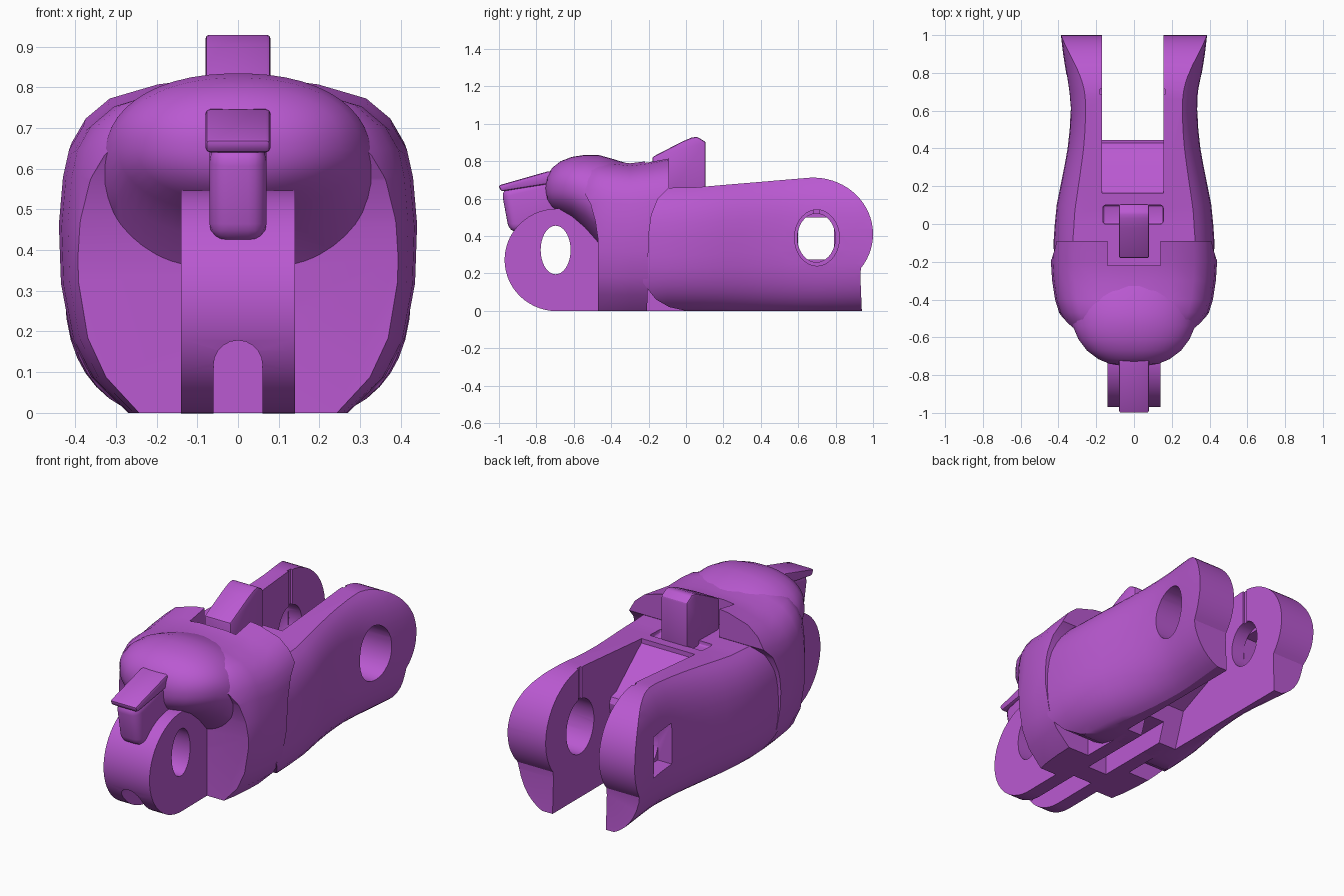
import bpy, bmesh, math

if "Cube" in bpy.data.objects:
    bpy.data.objects.remove(bpy.data.objects["Cube"])

purple = bpy.data.materials.new("purple")
purple.diffuse_color = (0.49, 0.10, 0.64, 1)
purple.use_nodes = True
purple.node_tree.nodes["Principled BSDF"].inputs["Base Color"].default_value = purple.diffuse_color


def loft(name, rings):
    """Closed skin through rings of 3D points with equal counts."""
    bm = bmesh.new()
    vs = [[bm.verts.new(p) for p in r] for r in rings]
    n = len(vs[0])
    for a, b in zip(vs, vs[1:]):
        for i in range(n):
            j = (i + 1) % n
            bm.faces.new((a[i], a[j], b[j], b[i]))
    bm.faces.new(vs[0])
    bm.faces.new(vs[-1])
    bmesh.ops.recalc_face_normals(bm, faces=bm.faces)
    me = bpy.data.meshes.new(name)
    bm.to_mesh(me)
    bm.free()
    me.materials.append(purple)
    ob = bpy.data.objects.new(name, me)
    bpy.context.collection.objects.link(ob)
    return ob


def prism(name, yz, x0, x1):
    """Side profile extruded across x."""
    return loft(name, [[(x, y, z) for y, z in yz] for x in (x0, x1)])


def box(name, x0, x1, y0, y1, z0, z1):
    return prism(name, [(y0, z0), (y1, z0), (y1, z1), (y0, z1)], x0, x1)


def arc(cy, cz, ry, rz, a0, a1, n):
    return [(cy + ry * math.cos(math.radians(a0 + (a1 - a0) * i / n)),
             cz + rz * math.sin(math.radians(a0 + (a1 - a0) * i / n))) for i in range(n + 1)]


def superellipse(w, z0, z1, p, n=48):
    pts = []
    for i in range(n):
        a = 2 * math.pi * (i + 0.5) / n
        c, s = math.cos(a), math.sin(a)
        pts.append((w * math.copysign(abs(c) ** (2 / p), c),
                    (z0 + z1) / 2 + (z1 - z0) / 2 * math.copysign(abs(s) ** (2 / p), s)))
    return pts


def apply_mod(ob, mod):
    bpy.context.view_layer.objects.active = ob
    bpy.ops.object.modifier_apply(modifier=mod.name)


def carve(targets, cutter, op='DIFFERENCE'):
    for ob in targets:
        m = ob.modifiers.new("carve", 'BOOLEAN')
        m.operation, m.object, m.solver = op, cutter, 'EXACT'
        apply_mod(ob, m)
    bpy.data.objects.remove(cutter)


def bevel(ob, width, segments=3):
    m = ob.modifiers.new("bevel", 'BEVEL')
    m.width, m.segments = width, segments
    m.limit_method, m.angle_limit = 'ANGLE', math.radians(30)
    apply_mod(ob, m)


# Rear body: rounded barrel trimmed by its side profile
widths = [(-.25, .42, .735), (-.1, .427, .735), (0, .42, .735), (.1, .41, .74), (.2, .39, .75),
          (.3, .37, .76), (.4, .352, .77), (.5, .341, .78), (.6, .336, .79), (.7, .345, .795),
          (.8, .36, .795), (.9, .376, .795), (1.02, .39, .795)]
body = loft("rear_clevis", [[(x, y, z) for x, z in superellipse(w, -.035, top, 2.8)]
                            for y, w, top in widths])
side = [(-.23, .15), (-.2, .11), (-.16, .06), (-.09, .02), (0, 0), (.94, 0), (.932, .19)]
side += arc(.68, .41, .32, .302, -37, 93, 24) + [(.05, .66), (-.23, .655)]
carve([body], prism("trim", side, -.6, .6), 'INTERSECT')

# Slot between the arms, leaving a sloping ramp that joins them
carve([body], prism("slot", [(1.1, -.1), (1.1, .9), (.16, .9), (.165, .645), (.2, .62),
                             (.39, .46), (.43, .45), (.445, .42), (.44, .36), (.4, .29),
                             (.2, .2), (.1, -.1)], -.17, .155))
# Shallow recess around the lever
recess = box("recess", -.165, .155, 0, .1, .635, .8)
bevel(recess, .015)
carve([body], recess)
# Axle holes: round on the right arm, square pocket outside a round hole on the left
carve([body], prism("round_hole", arc(.7, .39, .12, .15, 0, 350, 35), 0, .6))
carve([body], prism("inner_hole", arc(.697, .39, .102, .13, 0, 350, 35), -.25, 0))
carve([body], box("square_hole", -.6, -.249, .6, .79, .275, .5))
# Assembly grooves on the inner faces of both arms
for x in (-.17, .155):
    carve([body], box("groove", x - .01, x + .01, .685, .715, .45, .8))

# Collar around the middle
half = [(.27, 0), (.36, .09), (.41, .19), (.435, .33), (.44, .48), (.43, .6), (.415, .67),
        (.38, .73), (.32, .78), (.2, .815), (.08, .83)]
outline = half + [(-x, z) for x, z in reversed(half)]
spans = [(-.57, .75, .93), (-.52, .83, .96), (-.47, .9, .97), (-.4, .95, .965),
         (-.3, .985, .95), (-.2, 1, .965), (-.09, .985, .99)]
collar = loft("collar", [[(x * sx, y, z * sz) for x, z in outline] for y, sx, sz in spans])
carve([collar], prism("front_trim", [(-.47, -.1), (-.47, .38), (-.485, .48), (-.51, .57),
                                     (-.56, .66), (-.7, .67), (-.7, -.1)], -.6, .6))
carve([collar], prism("back_trim", [(-.21, -.1), (-.2, .4), (-.185, .51), (-.15, .6),
                                    (-.09, .66), (.1, .66), (.1, -.1)], -.6, .6))
carve([collar], box("notch", -.14, .14, -.22, 0, .63, 1))

# Rounded dome at the front top
dome_spans = [(-.75, .07, .62, .69), (-.74, .13, .585, .725), (-.715, .19, .55, .765),
              (-.67, .25, .52, .80), (-.61, .295, .49, .823), (-.54, .325, .43, .834),
              (-.47, .342, .35, .834), (-.4, .345, .35, .815), (-.32, .31, .38, .79),
              (-.26, .25, .4, .76)]
dome = loft("dome", [[(x, y, z) for x, z in superellipse(w, a, b, 2.2)]
                     for y, w, a, b in dome_spans])

# Front hinge tab with its axle hole
tab = prism("front_hinge_tab", arc(-.69, .272, .28, .274, 270, 90, 28) + [(-.4, .545), (-.4, 0)],
            -.14, .14)
carve([tab], prism("axle_hole", arc(-.697, .325, .08, .13, 0, 350, 35), -.3, .3))

# Keel under the middle
keel = box("keel", -.14, .14, -.23, .09, 0, .2)

# Cord channels along the underside, with a blind round bore at the front
carve([tab, collar], box("front_channel", -.06, .06, -1.1, -.42, -.1, .11))
carve([keel, body, collar], box("rear_channel", -.06, .06, -.3, .2, -.1, .11))
bore = [(.06 * math.cos(a), .118 + .06 * math.sin(a))
        for a in (2 * math.pi * i / 20 for i in range(20))]
carve([tab, collar], loft("bore", [[(x, y, z) for x, z in bore] for y in (-1.1, -.42)]))

# Front prong: rounded post with a sloped lip on top
post = prism("prong_post", [(-.988, .65), (-.945, .42), (-.8, .42), (-.6, .52), (-.6, .71),
                            (-.72, .715)], -.07, .07)
bevel(post, .045, 4)
lip = prism("prong_lip", [(-1.004, .67), (-.988, .638), (-.85, .66), (-.66, .69), (-.66, .75),
                          (-.74, .745)], -.08, .08)
bevel(lip, .012, 2)

# Upright lever behind the dome
lever = prism("lever", [(-.18, .66), (-.18, .822), (-.02, .905), (.03, .926), (.06, .93),
                        (.105, .903), (.105, .6), (-.1, .6)], -.08, .08)
bevel(lever, .01, 2)

# Smooth curved surfaces while keeping hard edges
for ob in bpy.data.objects:
    ob.select_set(True)
bpy.context.view_layer.objects.active = body
bpy.ops.object.shade_smooth_by_angle(angle=math.radians(27))
